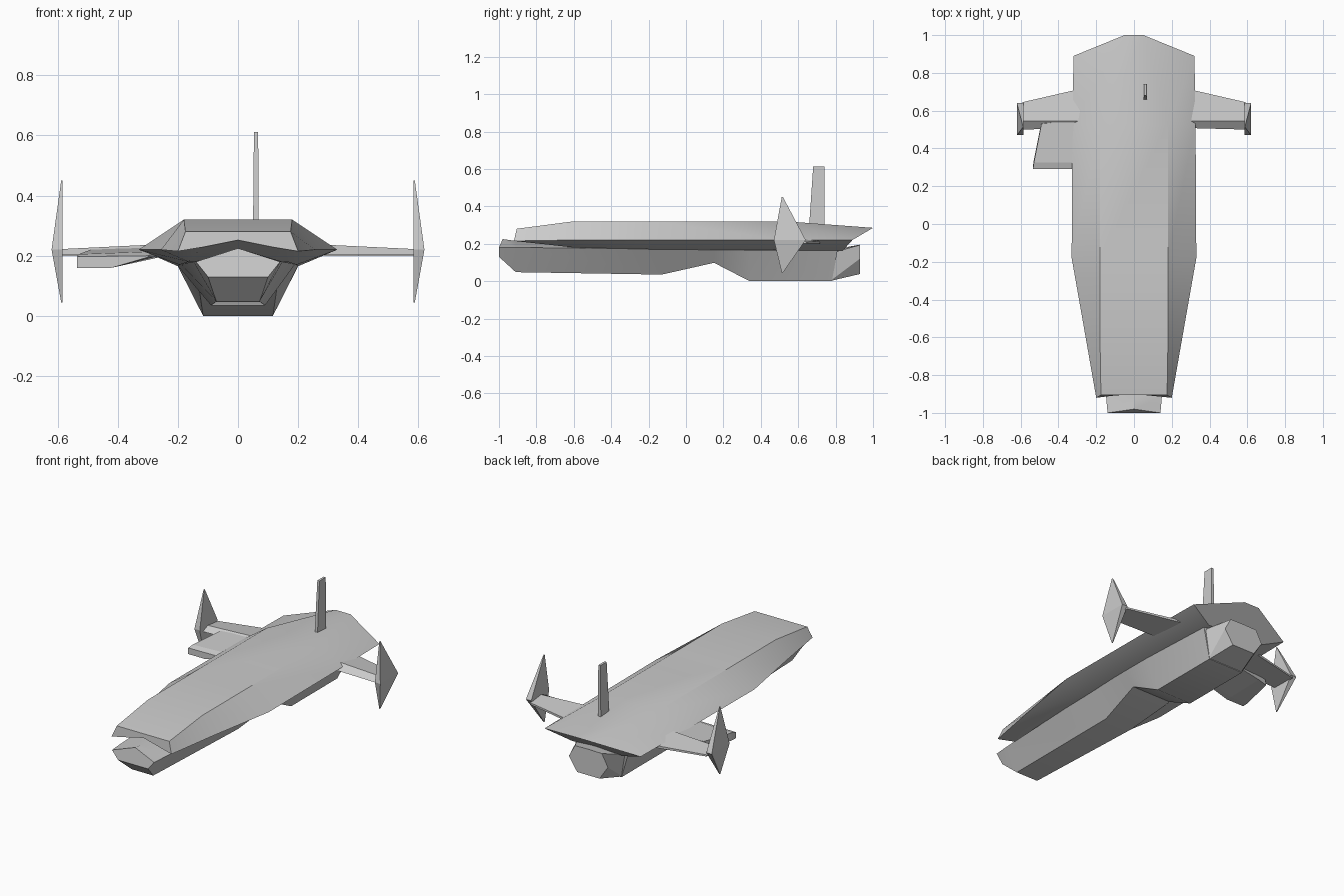
import bpy, bmesh, math


def loft(name, rings, smooth=True):
    """Skin a list of equal-length closed rings and cap both ends."""
    bm = bmesh.new()
    loops = [[bm.verts.new(p) for p in r] for r in rings]
    n = len(loops[0])
    for a, b in zip(loops, loops[1:]):
        for i in range(n):
            j = (i + 1) % n
            bm.faces.new((a[i], a[j], b[j], b[i]))
    bm.faces.new(loops[0])
    bm.faces.new(loops[-1])
    bmesh.ops.recalc_face_normals(bm, faces=bm.faces)
    me = bpy.data.meshes.new(name)
    bm.to_mesh(me)
    bm.free()
    ob = bpy.data.objects.new(name, me)
    bpy.context.collection.objects.link(ob)
    if smooth:
        bpy.ops.object.select_all(action='DESELECT')
        bpy.context.view_layer.objects.active = ob
        ob.select_set(True)
        bpy.ops.object.shade_smooth_by_angle(angle=math.radians(30))
    return ob


def sym(half):
    """Complete a right-hand half section by mirroring it over x = 0."""
    return half + [(-x, y, z) for x, y, z in reversed(half) if x > 0]


# Upper shell: ridge, rim, under-shoulder, keel line
shell = [
    [(.175, -.905, .28), (.2, -.92, .215), (.12, -.91, .228), (0, -.9, .252)],
    [(.18, -.6, .32), (.256, -.6, .22), (.165, -.6, .18), (0, -.6, .19)],
    [(.18, -.18, .32), (.33, -.18, .22), (.195, -.18, .17), (0, -.18, .17)],
    [(.18, .53, .32), (.326, .53, .22), (.2, .53, .165), (0, .53, .165)],
    [(.05, 1, .285), (.32, .89, .22), (.17, .84, .165), (0, .85, .18)],
]
loft("upper_shell", [sym(r) for r in shell])

# Lower hull: top centre, shoulder, bottom corner
hull = [
    [(0, -.98, .225), (.14, -1, .18), (.1, -1, .13)],
    [(0, -.91, .215), (.148, -.91, .18), (.072, -.91, .048)],
    [(0, -.13, .2), (.19, -.13, .172), (.09, -.13, .035)],
    [(0, .15, .2), (.2, .15, .166), (.13, .15, .098)],
    [(0, .34, .2), (.2, .34, .165), (.116, .34, 0)],
    [(0, .82, .18), (.18, .81, .163), (.116, .78, 0)],
]
loft("lower_hull", [sym(r) for r in hull])

# Engine block at the stern
engine = [
    [(0, .79, .17), (.17, .79, .155), (.118, .78, .008), (.112, .78, .003)],
    [(0, .93, .195), (.09, .93, .193), (.13, .93, .12), (.075, .93, .038)],
]
loft("engine_block", [sym(r) for r in engine])

for side, s in (("right", 1), ("left", -1)):
    # Pylon with a ridge behind its sloped front edge
    loft(side + "_pylon", [
        [(s * .22, .51, .202), (s * .22, .545, .24), (s * .22, .73, .215), (s * .22, .73, .2)],
        [(s * .59, .50, .202), (s * .59, .545, .222), (s * .59, .645, .21), (s * .59, .645, .2)],
    ], smooth=False)

    # Diamond fin at the pylon tip
    def slice_(w, y0, y1, z):
        return [(s * .584, y0, z), (s * (.584 + w), y0, z),
                (s * (.584 + w), y1, z), (s * .584, y1, z)]
    loft(side + "_fin", [slice_(.004, .512, .518, .045),
                         slice_(.036, .47, .64, .22),
                         slice_(.004, .512, .518, .45)], smooth=False)

# Pod on the left side only
loft("side_pod", [
    [(-.535, .29, .16), (-.42, .29, .16), (-.3, .29, .195), (-.3, .29, .2), (-.535, .29, .197)],
    [(-.533, .325, .16), (-.42, .325, .16), (-.28, .325, .195), (-.26, .325, .215), (-.53, .325, .205)],
    [(-.49, .54, .165), (-.42, .56, .165), (-.26, .56, .195), (-.24, .56, .23), (-.49, .53, .22)],
], smooth=False)

# Mast on the deck
loft("mast", [
    [(.05, .658, .29), (.069, .658, .29), (.069, .74, .29), (.05, .74, .29)],
    [(.053, .68, .612), (.067, .68, .612), (.067, .74, .612), (.053, .74, .612)],
], smooth=False)
